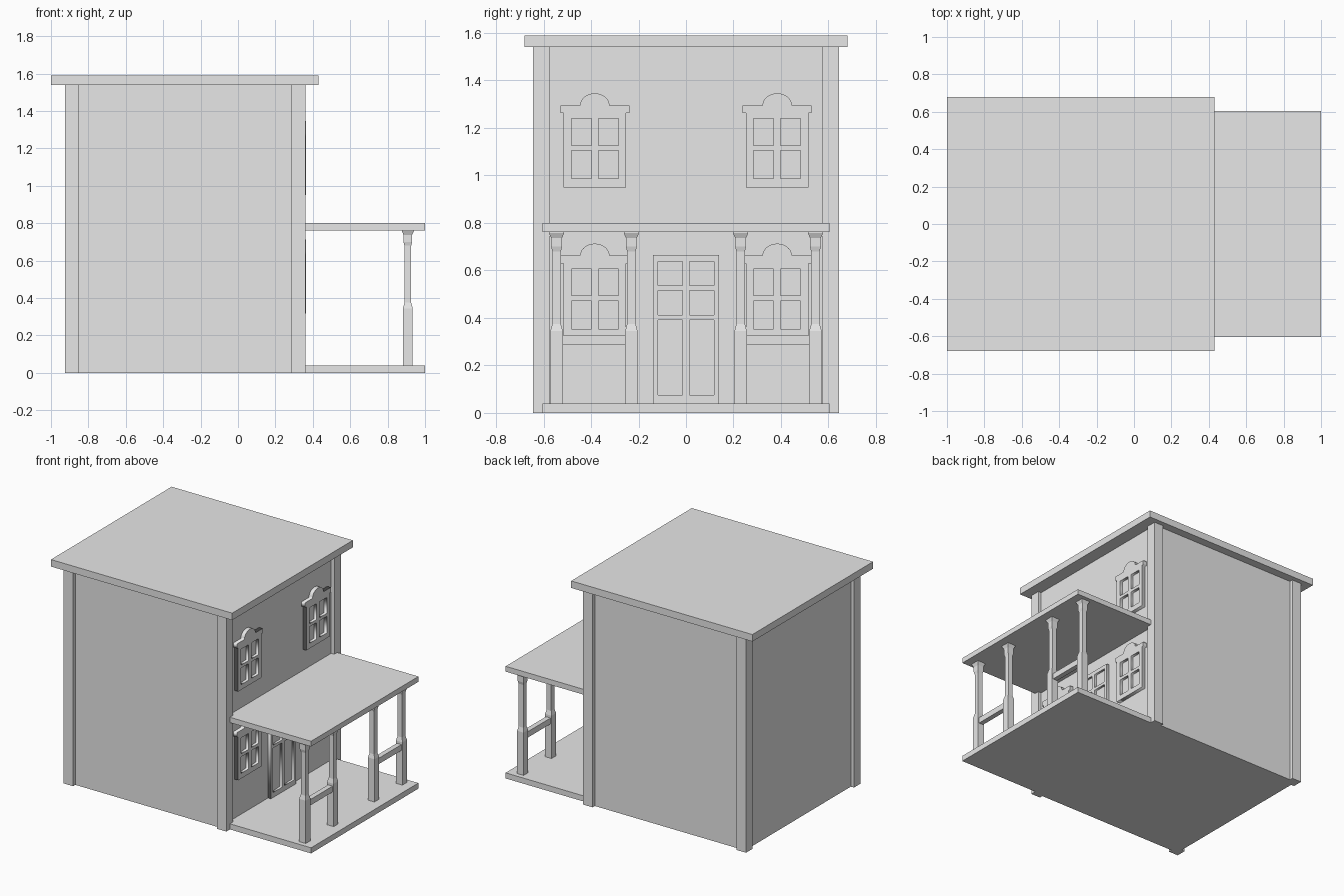
import bpy, bmesh
from math import sin, cos, pi

cube = bpy.data.objects.get("Cube")
if cube:
    bpy.data.objects.remove(cube, do_unlink=True)

grey = bpy.data.materials.new("plain_grey")
grey.use_nodes = True
grey.diffuse_color = (0.8, 0.8, 0.8, 1)
grey.node_tree.nodes["Principled BSDF"].inputs["Base Color"].default_value = (0.8, 0.8, 0.8, 1)


def link(name, data):
    obj = bpy.data.objects.new(name, data)
    bpy.context.collection.objects.link(obj)
    data.materials.append(grey)
    return obj


def loft(name, center, rings):
    """Stack of rectangles: each ring is (half x, half y, z)."""
    bm = bmesh.new()
    loops = []
    for hx, hy, z in rings:
        loops.append([bm.verts.new((center[0] + sx * hx, center[1] + sy * hy, z))
                      for sx, sy in ((-1, -1), (1, -1), (1, 1), (-1, 1))])
    for a, b in zip(loops, loops[1:]):
        for i in range(4):
            j = (i + 1) % 4
            bm.faces.new((a[i], a[j], b[j], b[i]))
    bm.faces.new(loops[0][::-1])
    bm.faces.new(loops[-1])
    mesh = bpy.data.meshes.new(name)
    bm.to_mesh(mesh)
    bm.free()
    return link(name, mesh)


def box(name, x0, x1, y0, y1, z0, z1):
    hx, hy = (x1 - x0) / 2, (y1 - y0) / 2
    return loft(name, ((x0 + x1) / 2, (y0 + y1) / 2), [(hx, hy, z0), (hx, hy, z1)])


def rect(x0, x1, y0, y1):
    return [(x0, y0), (x1, y0), (x1, y1), (x0, y1)]


def panel(name, outlines, y, z, x0, x1):
    """Flat panel with holes, facing +x, between depths x0 and x1."""
    curve = bpy.data.curves.new(name, "CURVE")
    curve.dimensions = "2D"
    curve.fill_mode = "BOTH"
    curve.extrude = (x1 - x0) / 2
    for points in outlines:
        spline = curve.splines.new("POLY")
        spline.points.add(len(points) - 1)
        for p, (u, v) in zip(spline.points, points):
            p.co = (u, v, 0, 1)
        spline.use_cyclic_u = True
    obj = link(name, curve)
    obj.location = ((x0 + x1) / 2, y, z)
    obj.rotation_euler = (pi / 2, 0, pi / 2)
    bpy.ops.object.select_all(action="DESELECT")
    obj.select_set(True)
    bpy.context.view_layer.objects.active = obj
    bpy.ops.object.convert(target="MESH")


# House body, corner pilasters and roof slab
WALL = 0.335
box("house_walls", -0.90, WALL, -0.62, 0.62, 0, 1.55)
for x in (-0.925, 0.285):
    for y in (-0.645, 0.572):
        box("corner_pilaster", x, x + 0.075, y, y + 0.073, 0, 1.54)
box("main_roof", -1, 0.43, -0.68, 0.68, 1.54, 1.59)

# Porch floor and roof
box("porch_floor", WALL - 0.01, 1, -0.605, 0.605, 0, 0.04)
box("porch_roof", WALL - 0.01, 1, -0.605, 0.605, 0.762, 0.80)

# Porch posts and rails
POST_X = 0.908
profile = [(0.026, 0.04), (0.026, 0.345), (0.018, 0.375), (0.018, 0.68),
           (0.023, 0.70), (0.023, 0.737), (0.032, 0.757), (0.032, 0.765)]
for side in (-1, 1):
    for y in (0.23, 0.545):
        loft("porch_post", (POST_X, side * y), [(r, r, z) for r, z in profile])
    a, b = sorted((side * 0.25, side * 0.525))
    box("porch_rail", POST_X - 0.018, POST_X + 0.018, a, b, 0.285, 0.327)

# Windows: four-pane frame with eared head and rounded crest
arch = [(0.062 * cos(t * pi / 14), 0.345 + 0.051 * sin(t * pi / 14)) for t in range(15)]
right_half = [(0.132, 0), (0.132, 0.312), (0.145, 0.312), (0.145, 0.345)]
frame = right_half + arch + [(-u, v) for u, v in reversed(right_half)]
panes = [rect(u, u + 0.084, *v) for u in (-0.099, 0.015)
         for v in ((0.037, 0.155), (0.177, 0.29))]
for y in (-0.384, 0.384):
    for z in (0.317, 0.95):
        panel("window_frame", [frame] + panes, y, z, WALL - 0.002, 0.363)
        panel("window_glass", [rect(-0.11, 0.11, 0.02, 0.3)], y, z, WALL - 0.002, WALL + 0.007)

# Door with glazed upper lights and tall lower panels
lights = [rect(u, u + 0.104, *v) for u in (-0.118, 0.014)
          for v in ((0.036, 0.352), (0.373, 0.475), (0.496, 0.597))]
panel("door_frame", [rect(-0.14, 0.14, 0, 0.625)] + lights, 0, 0.04, WALL - 0.002, 0.358)
panel("door_glass", [rect(-0.13, 0.13, 0.01, 0.61)], 0, 0.04, WALL - 0.002, WALL + 0.007)
